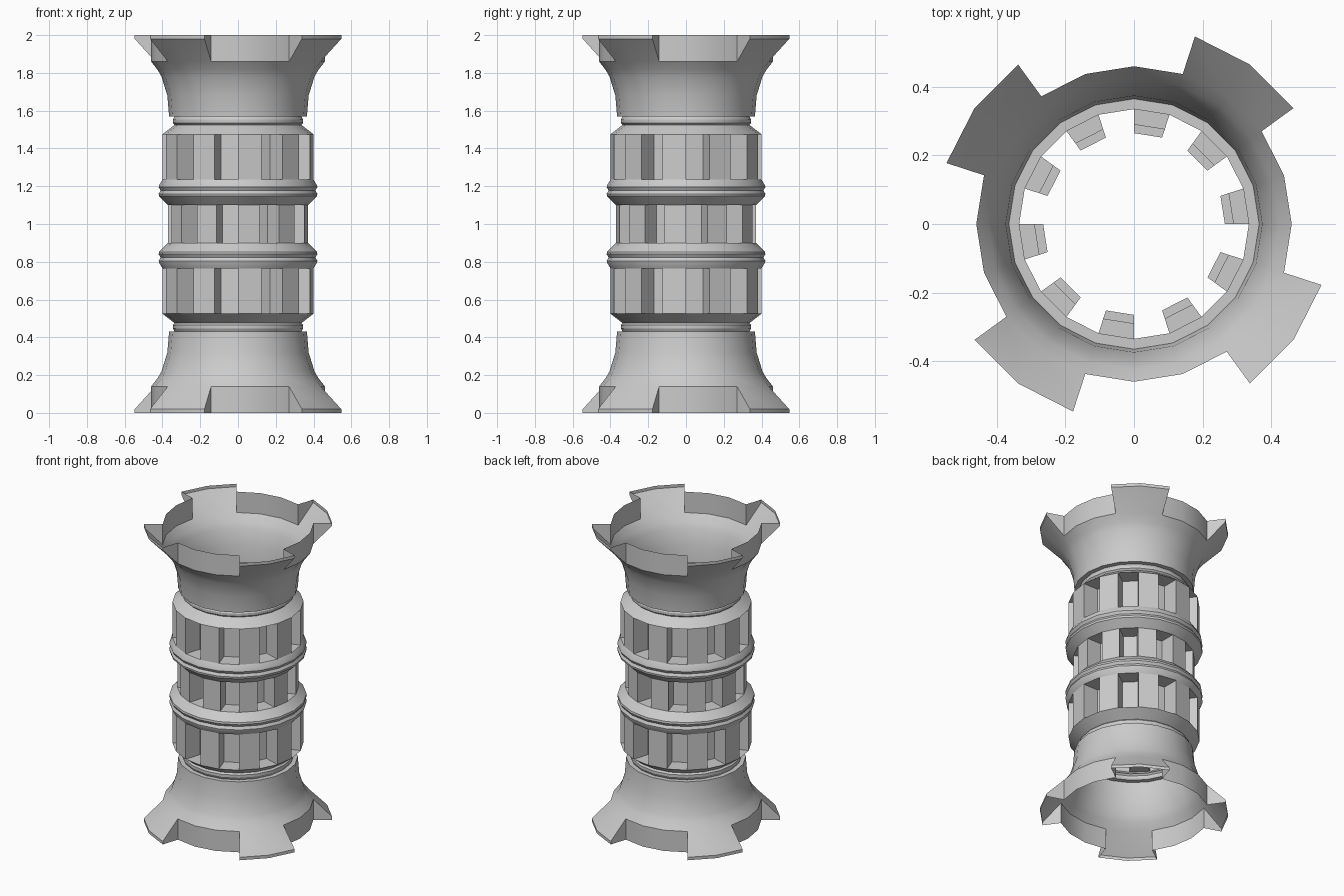
import bpy, bmesh, math

if "Cube" in bpy.data.objects:
    bpy.data.objects.remove(bpy.data.objects["Cube"])

SIDES = 20


def p(i, r, z):
    a = math.tau * i / SIDES
    return (r * math.cos(a), r * math.sin(a), z)


def band(faces, segs, profile):
    """Sweep a bottom-to-top (radius, height) profile over the chosen segments."""
    for i in segs:
        for (r0, z0), (r1, z1) in zip(profile, profile[1:]):
            faces.append([p(i, r0, z0), p(i + 1, r0, z0), p(i + 1, r1, z1), p(i, r1, z1)])


def radial_wall(faces, i, outline, flip=False):
    pts = [p(i, r, z) for r, z in outline]
    faces.append(pts[::-1] if flip else pts)


def make(name, faces, smooth=True):
    """Heights are relative to the middle; the lower half is a mirror."""
    bm = bmesh.new()
    for f in faces:
        bm.faces.new([bm.verts.new(v) for v in f])
    bmesh.ops.remove_doubles(bm, verts=bm.verts, dist=0.0005)
    me = bpy.data.meshes.new(name)
    bm.to_mesh(me)
    bm.free()
    ob = bpy.data.objects.new(name, me)
    bpy.context.collection.objects.link(ob)
    ob.location.z = 1
    if smooth:
        bpy.ops.object.select_all(action='DESELECT')
        ob.select_set(True)
        bpy.context.view_layer.objects.active = ob
        bpy.ops.object.shade_smooth_by_angle(angle=math.radians(25))
    m = ob.modifiers.new("mirror", 'MIRROR')
    m.use_axis = (False, False, True)
    return ob


def drum(name, r_out, r_in, z0, z1, middle=False):
    """Alternating outer panels and recessed pockets."""
    faces = []
    band(faces, range(1, SIDES, 2), [(r_out, z0), (r_out, z1)])
    pocket = [(r_in, z0), (r_in, z1), (r_out, z1)]
    if not middle:
        pocket.insert(0, (r_out, z0))
    band(faces, range(0, SIDES, 2), pocket)
    side = [(r_out, z0), (r_in, z0), (r_in, z1), (r_out, z1)]
    for i in range(0, SIDES, 2):
        radial_wall(faces, i, side)
        radial_wall(faces, i + 1, side, True)
    make(name, faces, smooth=False)


every = range(SIDES)

# flared end with upright rim and four projecting tabs
faces = []
band(faces, every, [(.335, .57), (.365, .57), (.374, .68), (.405, .78), (.425, .815), (.46, .86)])
tabs = [i for i in every if i % 5 in (2, 3)]
band(faces, [i for i in every if i not in tabs], [(.46, .86), (.46, 1)])
band(faces, tabs, [(.46, .86), (.575, .98), (.575, 1)])
tab_side = [(.46, .86), (.575, .98), (.575, 1), (.46, 1)]
for i in range(2, SIDES, 5):
    radial_wall(faces, i, tab_side)
    radial_wall(faces, i + 2, tab_side, True)
make("flared_end", faces)

# neck bead and sloping shoulder
faces = []
band(faces, every, [(.40, .475), (.335, .525), (.345, .535), (.345, .552), (.335, .57)])
make("neck_collar", faces)

# double ridged ring between drums
faces = []
band(faces, every, [(.37, .10), (.418, .147), (.42, .16), (.41, .177), (.42, .195), (.418, .205), (.40, .235)])
make("ridged_ring", faces)

# slotted drums
drum("outer_drum", .40, .29, .235, .475)
drum("middle_drum", .37, .265, 0, .10, middle=True)
